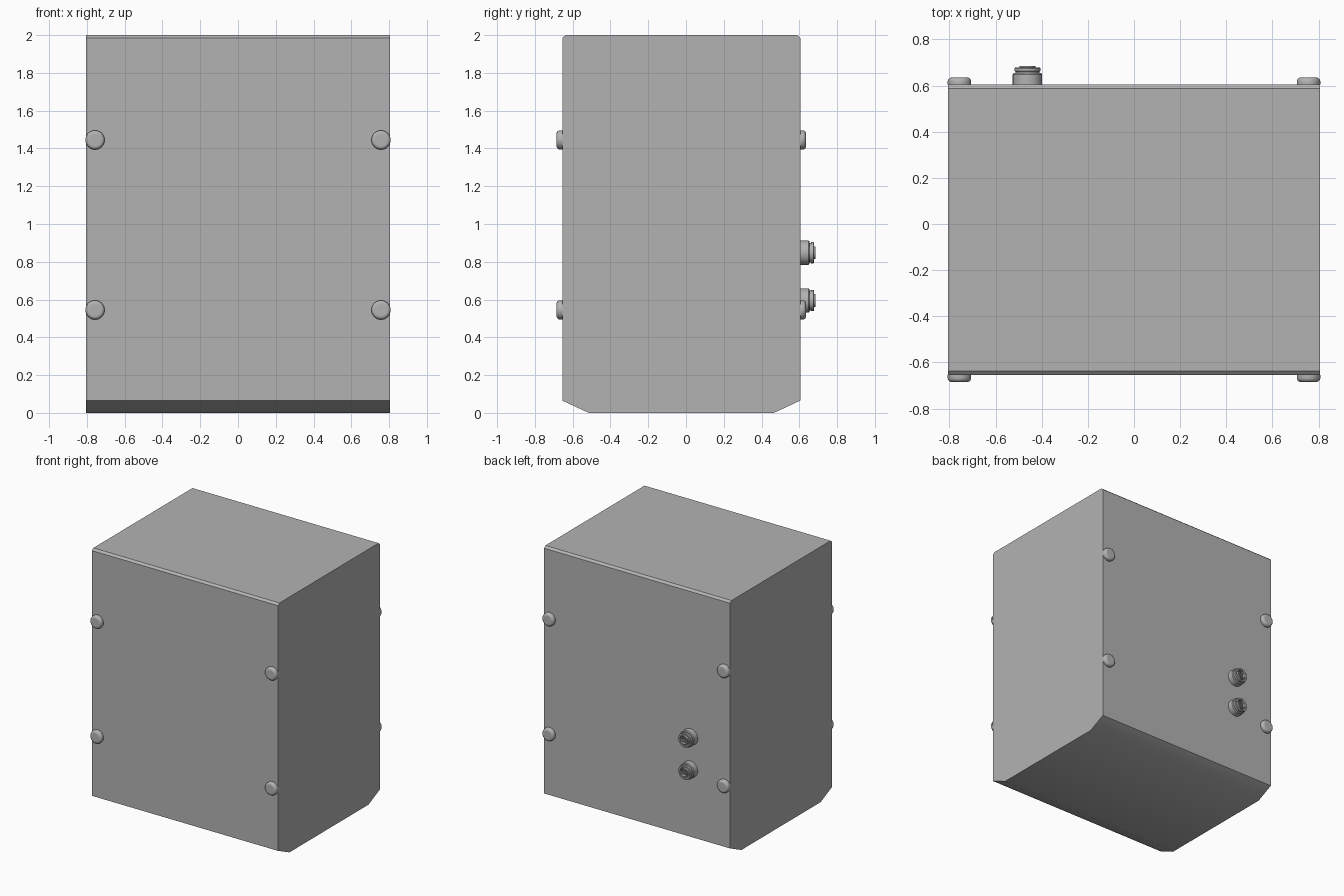
import bpy, bmesh, math
from mathutils import Matrix

cube = bpy.data.objects.get("Cube")
if cube:
    bpy.data.objects.remove(cube, do_unlink=True)

grey = bpy.data.materials.new("plain grey")
grey.use_nodes = True
COLOUR = (0.45, 0.45, 0.45, 1)
grey.diffuse_color = COLOUR
grey.node_tree.nodes["Principled BSDF"].inputs["Base Color"].default_value = COLOUR

FRONT, BACK = -0.655, 0.605


def finish(bm, name):
    bmesh.ops.recalc_face_normals(bm, faces=bm.faces)
    mesh = bpy.data.meshes.new(name)
    bm.to_mesh(mesh)
    bm.free()
    obj = bpy.data.objects.new(name, mesh)
    bpy.context.collection.objects.link(obj)
    mesh.materials.append(grey)
    bpy.ops.object.select_all(action='DESELECT')
    obj.select_set(True)
    bpy.context.view_layer.objects.active = obj
    bpy.ops.object.shade_smooth_by_angle(angle=math.radians(32))
    return obj


def add_lathe(bm, profile, centre=(0, 0), sides=32):
    """Stack rings of (radius, height) along z, capped at both ends."""
    rings = [[bm.verts.new((centre[0] + r * math.cos(math.tau * i / sides),
                            centre[1] + r * math.sin(math.tau * i / sides), h))
              for i in range(sides)] for r, h in profile]
    for low, high in zip(rings, rings[1:]):
        for i in range(sides):
            j = (i + 1) % sides
            bm.faces.new((low[i], low[j], high[j], high[i]))
    bm.faces.new(rings[0][::-1])
    bm.faces.new(rings[-1])


def place(bm, x, y, z, facing):
    """Turn the part's axis to face along y, then move it."""
    turn = Matrix.Rotation(-facing * math.pi / 2, 4, 'X')
    bm.transform(Matrix.Translation((x, y, z)) @ turn)


# Housing: side outline extruded across the width
outline = [(-0.515, 0), (0.465, 0), (BACK, 0.065), (BACK, 1.985), (0.588, 2),
           (-0.638, 2), (FRONT, 1.985), (FRONT, 0.065)]
bm = bmesh.new()
side = bm.faces.new([bm.verts.new((-0.806, y, z)) for y, z in outline])
swept = bmesh.ops.extrude_face_region(bm, geom=[side])["geom"]
bmesh.ops.translate(bm, vec=(1.612, 0, 0),
                    verts=[v for v in swept if isinstance(v, bmesh.types.BMVert)])
finish(bm, "housing")

# Button-head screws with hexagonal sockets
dome = [(0.051, 0), (0.051, 0.012)]
dome += [(0.034 + 0.017 * math.cos(a), 0.012 + 0.018 * math.sin(a))
         for a in (math.pi / 2 * k / 5 for k in range(1, 6))]
for side_name, y, facing in (("front", FRONT, -1), ("back", BACK, 1)):
    for x in (-0.757, 0.757):
        for z in (0.545, 1.445):
            bm = bmesh.new()
            add_lathe(bm, dome + [(0.024, 0.03)])
            top = max(bm.faces, key=lambda f: f.calc_center_median().z)
            rim = list(top.verts)
            bm.faces.remove(top)
            # Socket mouth, walls and floor
            mouth, floor = [[bm.verts.new((0.021 * math.cos(math.tau * i / 6),
                                           0.021 * math.sin(math.tau * i / 6), h))
                             for i in range(6)] for h in (0.03, 0.012)]
            edges = [bm.edges.get((rim[i], rim[i - 1])) for i in range(len(rim))]
            edges += [bm.edges.new((mouth[i], mouth[i - 1])) for i in range(6)]
            bmesh.ops.bridge_loops(bm, edges=edges)
            for i in range(6):
                bm.faces.new((mouth[i - 1], mouth[i], floor[i], floor[i - 1]))
            bm.faces.new(floor)
            place(bm, x, y, z, facing)
            finish(bm, side_name + "_screw")

# Round cable sockets: stepped collar, recess, raised core and contact pins
collar = [(0.064, 0), (0.064, 0.044), (0.059, 0.05), (0.052, 0.05), (0.052, 0.056),
          (0.056, 0.058), (0.056, 0.07), (0.053, 0.073), (0.042, 0.073), (0.042, 0.052),
          (0.034, 0.052), (0.034, 0.08), (0.028, 0.08), (0.028, 0.058)]
for name, z in (("lower_connector", 0.595), ("upper_connector", 0.848)):
    bm = bmesh.new()
    add_lathe(bm, collar)
    for k in range(4):
        a = math.tau * (k + 0.5) / 4
        add_lathe(bm, [(0.005, 0.057), (0.005, 0.074), (0.003, 0.077)],
                  (0.015 * math.cos(a), 0.015 * math.sin(a)), 10)
    place(bm, -0.462, BACK, z, 1)
    finish(bm, name)
